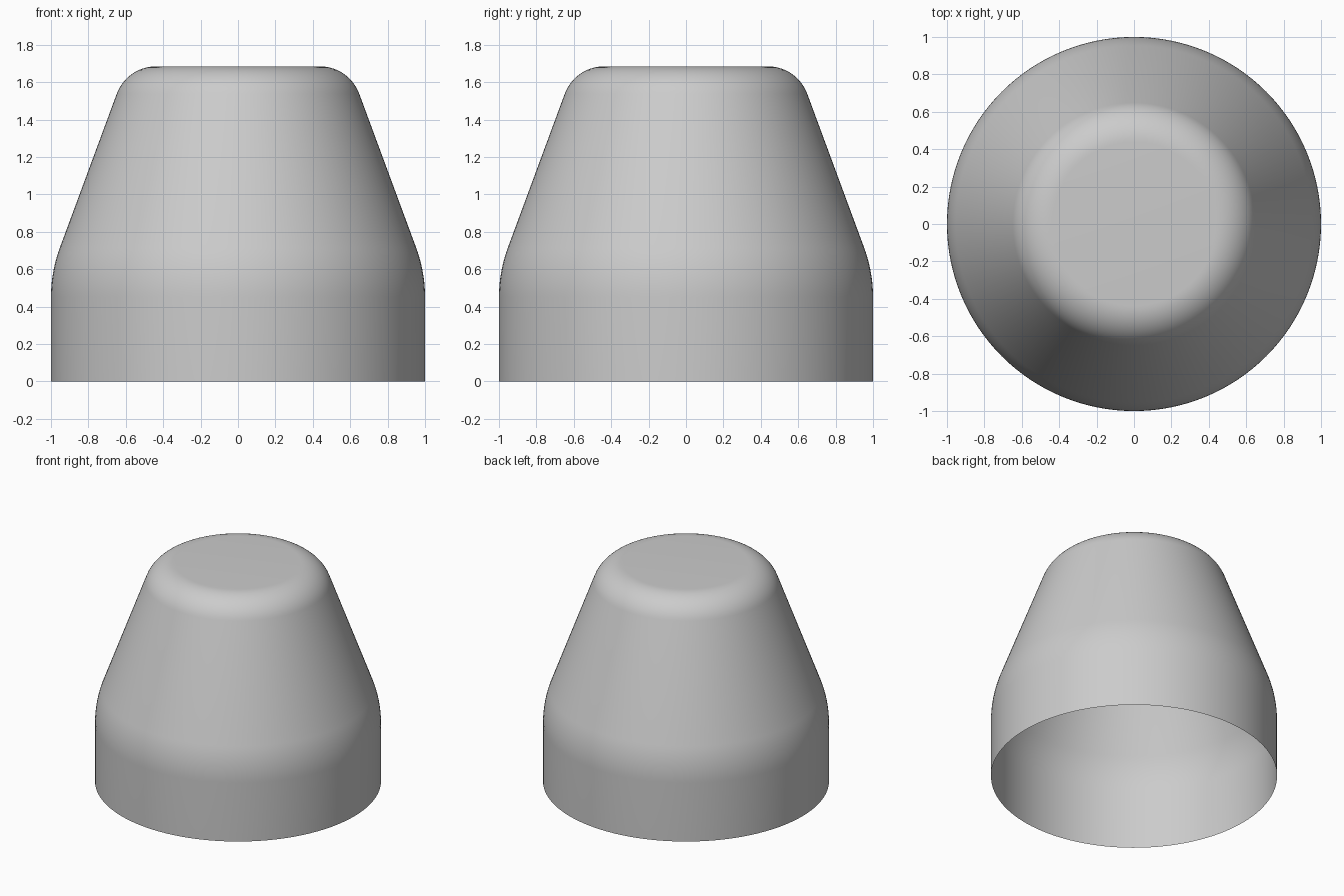
import bpy
import bmesh
import math
from mathutils import Vector

SEGMENTS = 128

cube = bpy.data.objects.get("Cube")
if cube:
    bpy.data.objects.remove(cube, do_unlink=True)


def make_material(name, colour):
    mat = bpy.data.materials.new(name)
    mat.use_nodes = True
    mat.diffuse_color = colour
    mat.node_tree.nodes["Principled BSDF"].inputs["Base Color"].default_value = colour
    return mat


def fillet(before, corner, after, radius, steps):
    """Points of the arc that rounds a profile corner."""
    a = (before - corner).normalized()
    b = (after - corner).normalized()
    half = a.angle(b) / 2
    centre = corner + (a + b).normalized() * radius / math.sin(half)
    start = (corner + a * radius / math.tan(half) - centre).normalized()
    end = (corner + b * radius / math.tan(half) - centre).normalized()
    return [centre + start.slerp(end, i / steps) * radius for i in range(steps + 1)]


# Outline: straight skirt, tapered wall, flat top
rim = Vector((1, 0, 0))
shoulder = Vector((1, 0, 0.587))
top_edge = Vector((0.594, 0, 1.685))
top_centre = Vector((0, 0, 1.685))
profile = [rim]
profile += fillet(rim, shoulder, top_edge, 0.76, 10)
profile += fillet(shoulder, top_edge, top_centre, 0.225, 14)

# Open-bottomed shell: spin the outline, then cap the top
bm = bmesh.new()
verts = [bm.verts.new(p) for p in profile]
edges = [bm.edges.new(pair) for pair in zip(verts, verts[1:])]
bmesh.ops.spin(bm, geom=verts + edges, cent=(0, 0, 0), axis=(0, 0, 1),
               angle=math.tau, steps=SEGMENTS, use_merge=True)
bmesh.ops.remove_doubles(bm, verts=bm.verts, dist=0.0001)
top_loop = [e for e in bm.edges if e.is_boundary
            and min(v.co.z for v in e.verts) > 1]
bmesh.ops.edgeloop_fill(bm, edges=top_loop)
bmesh.ops.recalc_face_normals(bm, faces=bm.faces)
if max(bm.faces, key=lambda f: f.calc_center_median().z).normal.z < 0:
    bmesh.ops.reverse_faces(bm, faces=bm.faces)

mesh = bpy.data.meshes.new("tapered_cap")
bm.to_mesh(mesh)
bm.free()
cap = bpy.data.objects.new("tapered_cap", mesh)
bpy.context.collection.objects.link(cap)
mesh.materials.append(make_material("light_grey", (0.6, 0.6, 0.6, 1)))

bpy.context.view_layer.objects.active = cap
cap.select_set(True)
bpy.ops.object.shade_smooth_by_angle(angle=math.radians(30))
